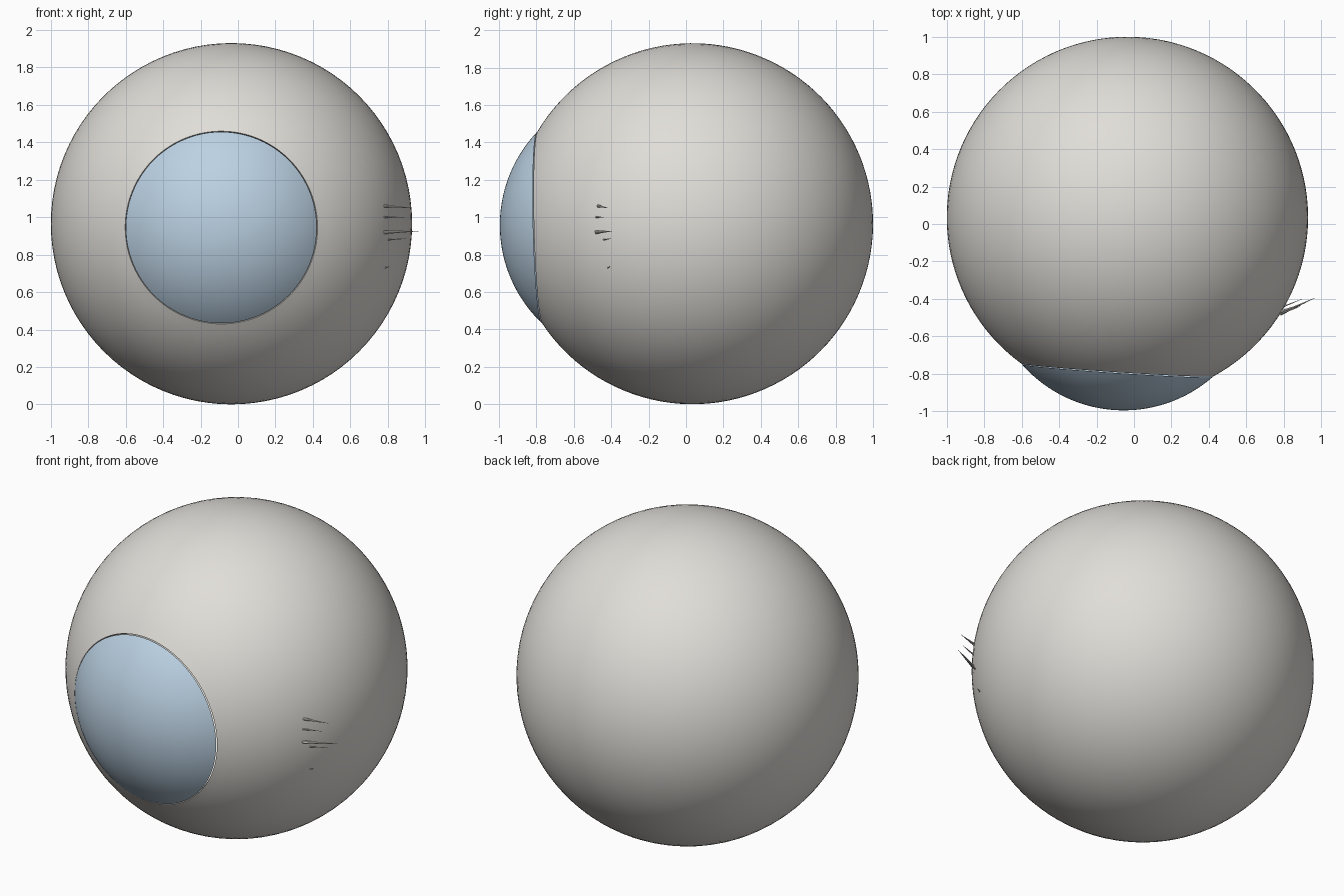
import bpy, bmesh, math
from mathutils import Vector

cube = bpy.data.objects.get("Cube")
if cube:
    bpy.data.objects.remove(cube)


def material(name, rgb):
    m = bpy.data.materials.new(name)
    m.use_nodes = True
    m.diffuse_color = (*rgb, 1)
    bsdf = next(n for n in m.node_tree.nodes if n.type == 'BSDF_PRINCIPLED')
    bsdf.inputs["Base Color"].default_value = (*rgb, 1)
    return m


white = material("warm white", (0.75, 0.73, 0.69))
blue = material("pale blue", (0.50, 0.64, 0.77))

CENTRE = Vector((-0.035, 0.035, 0.965))
RADIUS = 0.965
RIM = 0.515
AXIS = Vector((-0.066, -0.997, -0.025)).normalized()


def finish(name, bm, mat, origin, axis):
    """Turn a bmesh built along +z into a smooth object pointing along axis."""
    bmesh.ops.recalc_face_normals(bm, faces=bm.faces)
    mesh = bpy.data.meshes.new(name)
    bm.to_mesh(mesh)
    bm.free()
    mesh.materials.append(mat)
    obj = bpy.data.objects.new(name, mesh)
    bpy.context.collection.objects.link(obj)
    obj.location = origin
    obj.rotation_euler = axis.to_track_quat('Z', 'Y').to_euler()
    bpy.ops.object.select_all(action='DESELECT')
    obj.select_set(True)
    bpy.context.view_layer.objects.active = obj
    bpy.ops.object.shade_smooth_by_angle(angle=math.radians(35))
    return obj


def lathe(name, profile, mat, origin, steps=96):
    """Spin an (r, z) profile about the axis."""
    bm = bmesh.new()
    verts = [bm.verts.new((r, 0, z)) for r, z in profile]
    edges = [bm.edges.new(pair) for pair in zip(verts, verts[1:])]
    bmesh.ops.spin(bm, geom=verts + edges, axis=(0, 0, 1), cent=(0, 0, 0),
                   angle=math.tau, steps=steps, use_duplicate=False)
    bmesh.ops.remove_doubles(bm, verts=bm.verts, dist=1e-5)
    return finish(name, bm, mat, origin, AXIS)


def arc(radius, start, end, count):
    angles = [start + (end - start) * i / count for i in range(count + 1)]
    return [(radius * math.sin(a), radius * math.cos(a)) for a in angles]


# Eyeball, open at the front with a short inward lip
opening = math.asin(RIM / RADIUS)
rim_height = RADIUS * math.cos(opening)
lip = [(RIM - 0.012, rim_height - 0.03)]
lathe("eyeball", lip + arc(RADIUS, opening, math.pi, 48), white, CENTRE)

# Bulging cornea set into the opening
bulge = 0.215
cap_radius = (RIM ** 2 + bulge ** 2) / (2 * bulge)
cap_centre = CENTRE + AXIS * (rim_height + bulge - cap_radius)
lathe("cornea", arc(cap_radius, 0, math.asin((RIM - 0.004) / cap_radius), 24),
      blue, cap_centre)

# Thin slivers standing out from the left side: base, tip, width
slivers = [
    ((0.78, -0.47, 1.06), (0.92, -0.42, 1.05), 0.008),
    ((0.78, -0.48, 1.00), (0.89, -0.44, 1.00), 0.005),
    ((0.78, -0.48, 0.92), (0.965, -0.395, 0.925), 0.010),
    ((0.80, -0.44, 0.88), (0.90, -0.40, 0.885), 0.004),
    ((0.785, -0.418, 0.73), (0.81, -0.408, 0.735), 0.004),
]
for i, (base, tip, width) in enumerate(slivers):
    base, tip = Vector(base), Vector(tip)
    bm = bmesh.new()
    bmesh.ops.create_cone(bm, cap_ends=True, segments=8, radius1=width,
                          radius2=0.0005, depth=(tip - base).length)
    finish(f"sliver_{i + 1}", bm, white, (base + tip) / 2, tip - base)
